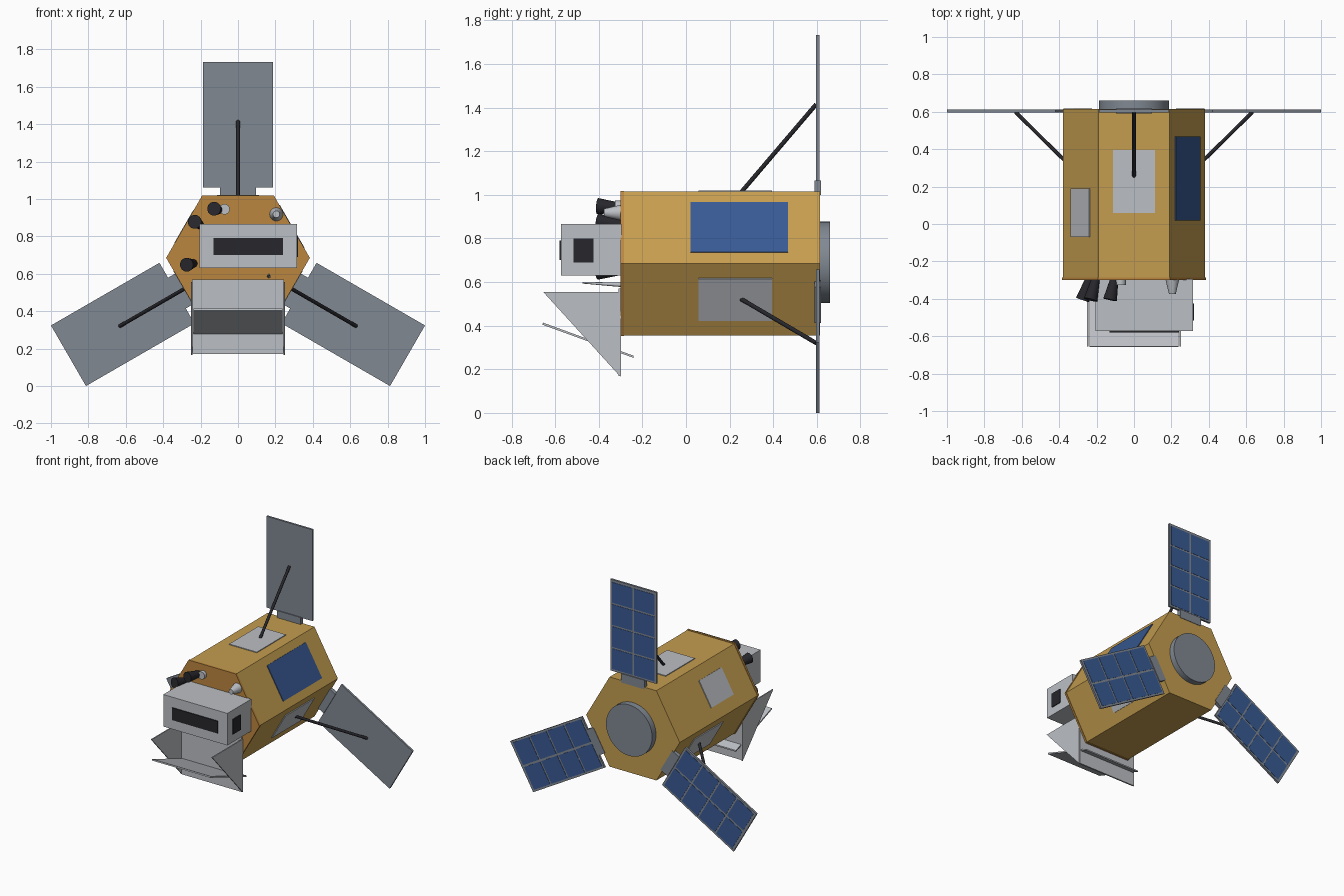
import bpy, math
from mathutils import Vector, Matrix

if "Cube" in bpy.data.objects:
    bpy.data.objects.remove(bpy.data.objects["Cube"])

CZ = 0.685  # height of the body axis


def material(name, rgb):
    m = bpy.data.materials.new(name)
    m.diffuse_color = (*rgb, 1)
    m.use_nodes = True
    m.node_tree.nodes["Principled BSDF"].inputs["Base Color"].default_value = m.diffuse_color
    return m


GOLD = material("gold_foil", (0.56, 0.34, 0.08))
AMBER = material("amber_foil", (0.50, 0.24, 0.05))
BLUE = material("solar_blue", (0.04, 0.10, 0.29))
BLACK = material("black", (0.02, 0.02, 0.025))
SLATE = material("slate", (0.22, 0.25, 0.29))
SILVER = material("silver", (0.50, 0.52, 0.55))


def mesh(name, verts, faces, mat, turn=0):
    """Mesh object, turned by an angle about the body axis."""
    rot = (Matrix.Translation((0, 0, CZ)) @ Matrix.Rotation(math.radians(turn), 4, 'Y')
           @ Matrix.Translation((0, 0, -CZ)))
    me = bpy.data.meshes.new(name)
    me.from_pydata([rot @ Vector(v) for v in verts], [], faces)
    me.materials.append(mat)
    ob = bpy.data.objects.new(name, me)
    bpy.context.collection.objects.link(ob)
    return ob


def loft(name, a, b, mat, turn=0):
    """Solid between two matching outlines."""
    n = len(a)
    faces = [tuple(range(n))[::-1], tuple(range(n, 2 * n))]
    faces += [(i, (i + 1) % n, n + (i + 1) % n, n + i) for i in range(n)]
    ob = mesh(name, list(a) + list(b), faces, mat, turn)
    import bmesh
    bm = bmesh.new()
    bm.from_mesh(ob.data)
    bmesh.ops.recalc_face_normals(bm, faces=bm.faces)
    bm.to_mesh(ob.data)
    bm.free()
    return ob


def box(name, x, y, z, mat, turn=0):
    ring = [(x[0], z[0]), (x[1], z[0]), (x[1], z[1]), (x[0], z[1])]
    return loft(name, [(p, y[0], q) for p, q in ring], [(p, y[1], q) for p, q in ring], mat, turn)


def side_plate(name, profile, x0, x1, mat):
    """y-z profile extruded along x."""
    return loft(name, [(x0, y, z) for y, z in profile], [(x1, y, z) for y, z in profile], mat)


def cone(name, p, q, r0, r1, mat, sides=24, turn=0):
    p, q = Vector(p), Vector(q)
    m = (q - p).to_track_quat('Z', 'X').to_matrix()
    ang = [2 * math.pi * i / sides for i in range(sides)]
    ring = lambda c, r: [c + m @ Vector((r * math.cos(t), r * math.sin(t), 0)) for t in ang]
    ob = loft(name, ring(p, r0), ring(q, r1), mat, turn)
    for f in ob.data.polygons:
        f.use_smooth = len(f.vertices) == 4
    for e in ob.data.edges:  # keep the rims sharp
        if (e.vertices[0] < sides) == (e.vertices[1] < sides):
            e.use_edge_sharp = True
    return ob


def hexagon(name, r, y0, y1, mat):
    ring = [(r * math.cos(i * math.pi / 3), CZ + r * math.sin(i * math.pi / 3)) for i in range(6)]
    return loft(name, [(x, y0, z) for x, z in ring], [(x, y1, z) for x, z in ring], mat)


# Hexagonal body, front deck and rear adapter ring
hexagon("body", 0.38, -0.29, 0.615, GOLD)
hexagon("front_deck", 0.384, -0.30, -0.285, AMBER)
cone("adapter_ring", (0, 0.61, 0.69), (0, 0.66, 0.69), 0.187, 0.187, SLATE, 48)

# Three solar wings with hinges, rear cells, struts and radiator patches
FACE = CZ + 0.329
for k, turn in enumerate((0, 120, 240)):
    box(f"wing_panel_{k}", (-0.187, 0.187), (0.596, 0.611), (1.062, CZ + 1.0467), SLATE, turn)
    box(f"wing_hinge_{k}", (-0.095, 0.095), (0.59, 0.618), (1.0, 1.066), SLATE, turn)
    for i in range(2):
        for j in range(4):
            x, z = -0.173 + i * 0.18, 1.077 + j * 0.162
            box(f"solar_cell_{k}_{i}_{j}", (x, x + 0.166), (0.609, 0.613), (z, z + 0.15), BLUE, turn)
    cone(f"wing_strut_{k}", (0, 0.255, FACE), (0, 0.597, 1.415), 0.01, 0.01, BLACK, 12, turn)
    box(f"radiator_{k}", (-0.112, 0.112), (0.058, 0.395), (FACE - 0.01, FACE + 0.006), SILVER, turn)

# Patches on the two upper slanted faces
box("body_solar_patch", (-0.132, 0.132), (0.02, 0.467), (FACE - 0.01, FACE + 0.006), BLUE, 60)
box("side_radiator", (-0.1, 0.1), (-0.07, 0.19), (FACE - 0.01, FACE + 0.006), SILVER, -60)

# Instrument box with dark windows
box("instrument_box", (-0.205, 0.315), (-0.573, -0.295), (0.63, 0.865), SILVER)
box("front_window", (-0.13, 0.24), (-0.58, -0.57), (0.70, 0.79), BLACK)
box("side_window", (0.31, 0.321), (-0.515, -0.425), (0.69, 0.80), BLACK)

# Sunshade: back plate, triangular cheeks and tilted shelf
box("shade_back", (-0.245, 0.245), (-0.31, -0.299), (0.17, 0.57), SILVER)
for name, x in (("left", -0.25), ("right", 0.242)):
    side_plate(f"shade_cheek_{name}", [(-0.655, 0.555), (-0.30, 0.555), (-0.30, 0.165)],
               x, x + 0.008, SILVER)
side_plate("shade_shelf", [(-0.658, 0.404), (-0.24, 0.252), (-0.24, 0.262), (-0.656, 0.414)],
           -0.237, 0.237, SILVER)

# Black nozzles splayed outwards on the front deck
for k, (base, tip) in enumerate((((-0.105, 0.94), (-0.128, 0.948)),
                                 ((-0.205, 0.862), (-0.232, 0.878)),
                                 ((-0.238, 0.655), (-0.275, 0.648)))):
    cone(f"nozzle_{k}", (base[0], -0.295, base[1]), (tip[0], -0.405, tip[1]), 0.022, 0.037, BLACK)

# Light sensor cone, short sensor and thin probe
cone("sensor_cone", (0.205, -0.295, 0.918), (0.205, -0.375, 0.918), 0.037, 0.018, SILVER)
cone("short_sensor", (-0.072, -0.295, 0.945), (-0.072, -0.325, 0.945), 0.028, 0.028, SILVER)
cone("probe", (0.165, -0.295, 0.587), (0.165, -0.475, 0.597), 0.01, 0.004, SILVER, 12)
